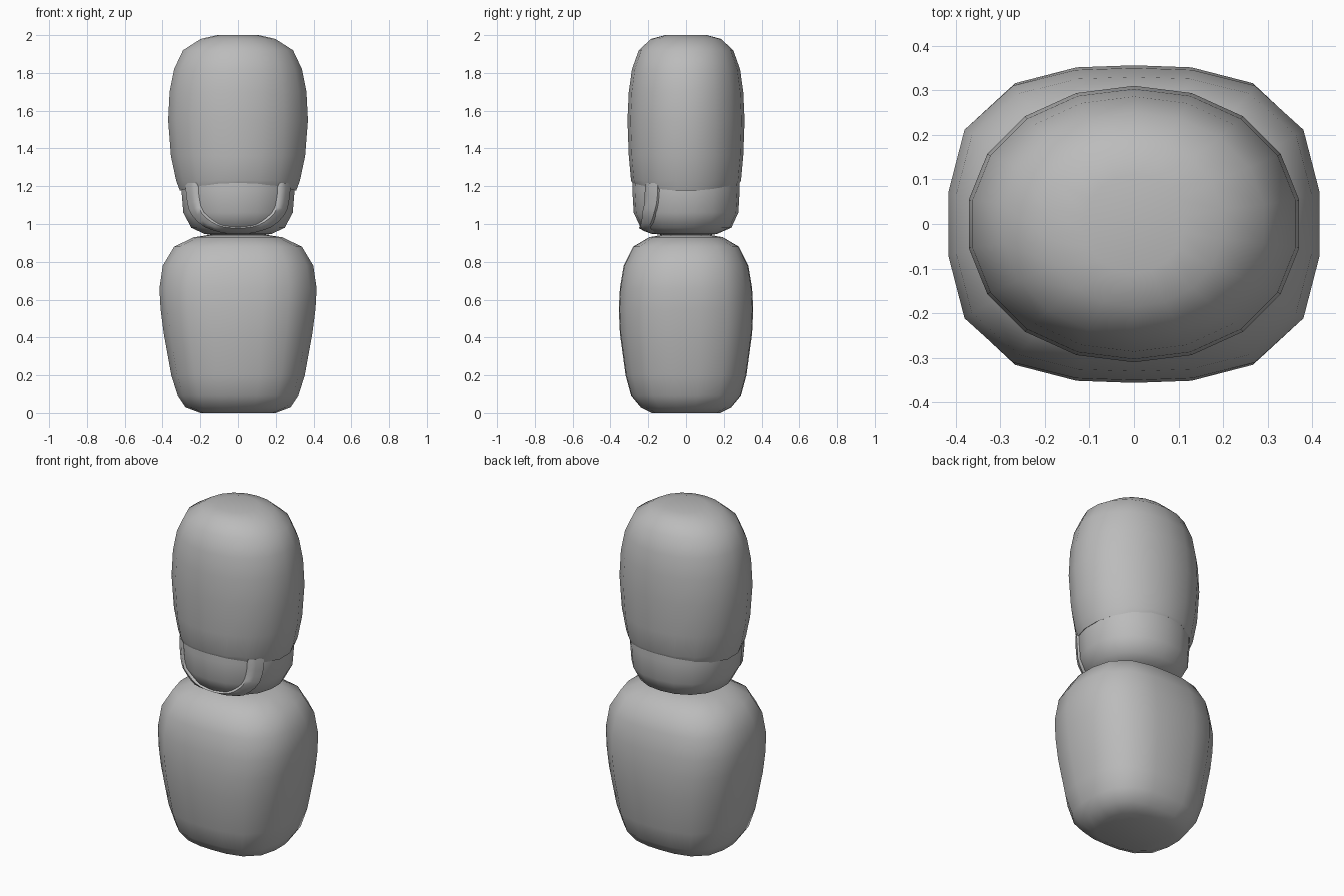
import bpy, bmesh
from math import sin, cos, radians, atan2, pi

if "Cube" in bpy.data.objects:
    bpy.data.objects.remove(bpy.data.objects["Cube"])

GREY = (0.5, 0.5, 0.5, 1)
grey = bpy.data.materials.new("plain grey")
grey.use_nodes = True
grey.diffuse_color = GREY
grey.node_tree.nodes["Principled BSDF"].inputs["Base Color"].default_value = GREY


def section(rx, ry, power, stretch, angle):
    """Point on a rounded-box ellipse at the given angle."""
    c, s = cos(angle), sin(angle) * stretch
    r = (abs(c) ** power + abs(s) ** power) ** (-1 / power)
    return rx * r * c, ry * r * s


def finish(name, bm):
    bmesh.ops.recalc_face_normals(bm, faces=bm.faces)
    mesh = bpy.data.meshes.new(name)
    bm.to_mesh(mesh)
    bm.free()
    obj = bpy.data.objects.new(name, mesh)
    bpy.context.collection.objects.link(obj)
    mesh.materials.append(grey)
    bpy.ops.object.select_all(action="DESELECT")
    obj.select_set(True)
    bpy.context.view_layer.objects.active = obj
    bpy.ops.object.shade_smooth_by_angle(angle=radians(62))
    return obj


def bridge(bm, rows, closed):
    for a, b in zip(rows, rows[1:]):
        for i in range(len(a) if closed else len(a) - 1):
            j = (i + 1) % len(a)
            bm.faces.new((a[i], a[j], b[j], b[i]))


def loft(name, rings, power, stretch=1.0, arch=0.0, arch_rings=0, sides=18):
    """Closed stack of rings (z, half width, half depth); low rings may arch."""
    bm = bmesh.new()
    rows = []
    for k, (z, rx, ry) in enumerate(rings):
        row = []
        for i in range(sides):
            t = pi / 2 + 2 * pi * i / sides
            x, y = section(rx, ry, power, stretch, t)
            lift = arch * sin(t) ** 2 if k < arch_rings else 0
            row.append(bm.verts.new((x, y, z + lift)))
        rows.append(row)
    bridge(bm, rows, True)
    bm.faces.new(rows[0])
    bm.faces.new(rows[-1])
    return finish(name, bm)


# Body: egg-shaped block, widest above the middle
loft("body", [(0, .20, .18), (.03, .28, .24), (.09, .32, .29), (.2, .355, .32),
              (.42, .395, .35), (.55, .412, .356), (.66, .418, .35), (.78, .40, .33),
              (.88, .34, .28), (.93, .235, .195), (.943, .15, .125)], 2.85, 1.15)

# Head: rounded cup tucked under the hat
HEAD = [(.938, .12, .11), (.948, .18, .165), (.98, .25, .24), (1.06, .293, .277),
        (1.18, .303, .284), (1.26, .30, .28)]
loft("head", HEAD, 2.2)

# Tall hat: rim arches up at the front and back
loft("hat", [(1.19, .29, .265), (1.175, .312, .284), (1.23, .332, .291), (1.36, .36, .303),
             (1.55, .375, .31), (1.7, .367, .303), (1.82, .343, .286), (1.92, .295, .25),
             (1.98, .20, .185), (2.0, .11, .11)], 2.1, 1.0, .043, 2)


# Chin strap: raised U-shaped band lying on the front of the head
def on_head(azimuth, z, swell):
    for (z0, a0, b0), (z1, a1, b1) in zip(HEAD, HEAD[1:]):
        if z <= z1:
            f = (z - z0) / (z1 - z0)
            rx, ry = a0 + (a1 - a0) * f, b0 + (b1 - b0) * f
            break
    x, y = section(rx + swell, ry + swell, 2.2, 1, azimuth - pi / 2)
    return x, y, z - swell * .3


bm = bmesh.new()
rows = []
# Each edge: half spread in degrees, lowest height, lift from the head
for spread, low, swell in [(62, .946, -.01), (60, .95, .01), (51, .967, .013),
                           (44, .982, .01), (42, .987, -.01)]:
    row = []
    for i in range(25):
        x, z = section(1, 1, 2.8, 1, pi * i / 24)
        row.append(bm.verts.new(on_head(radians(spread) * x, 1.22 - (1.22 - low) * z, swell)))
    rows.append(row)
bridge(bm, rows, False)
finish("chin_strap", bm)
